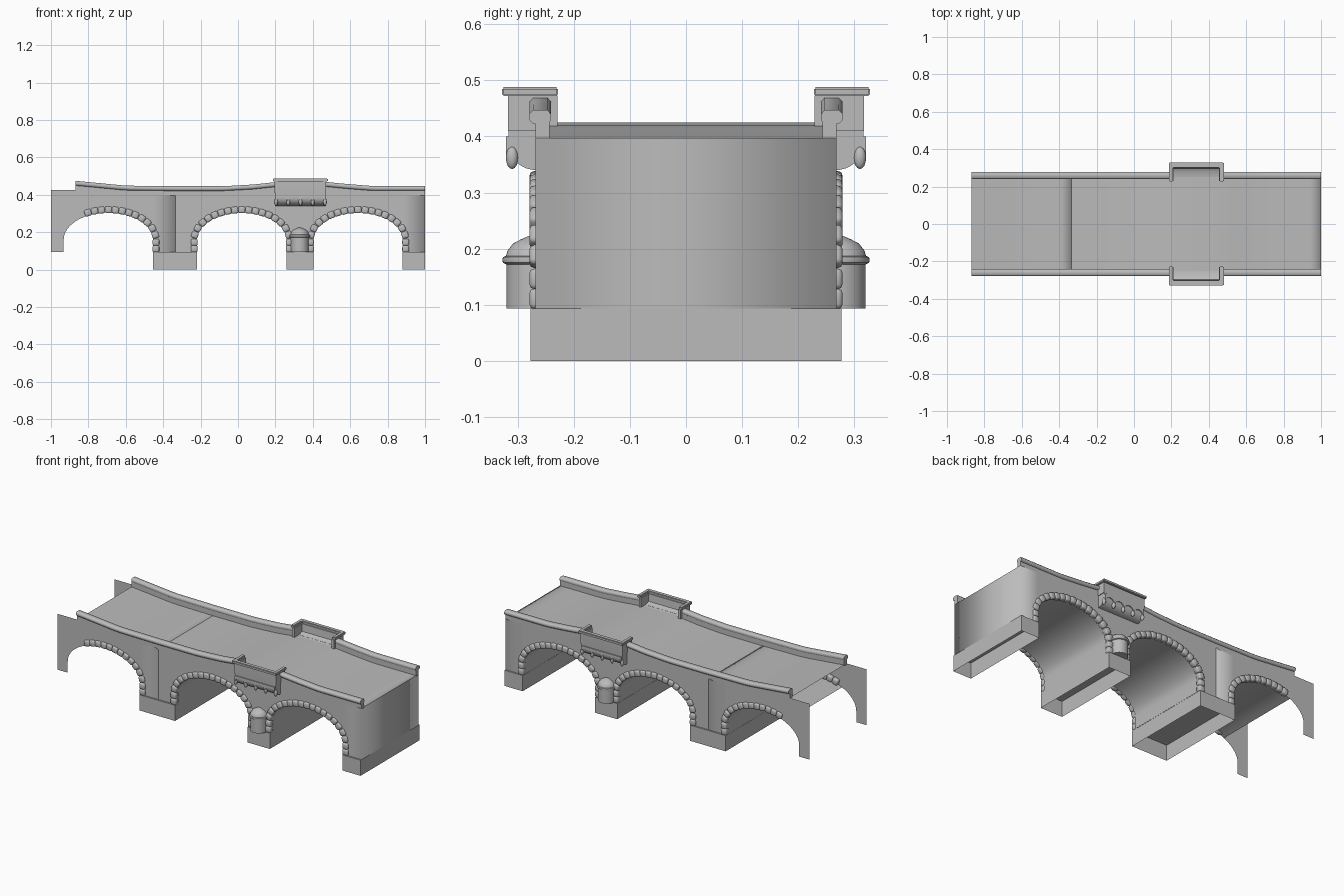
import bpy, bmesh, math
from mathutils import Matrix, Vector

cube = bpy.data.objects.get("Cube")
if cube:
    bpy.data.objects.remove(cube, do_unlink=True)

stone = bpy.data.materials.new("grey_stone")
stone.use_nodes = True
COLOR = (0.5, 0.5, 0.5, 1)
stone.diffuse_color = COLOR
stone.node_tree.nodes["Principled BSDF"].inputs["Base Color"].default_value = COLOR

BASE, SPRING, CROWN = 0.093, 0.16, 0.305   # levels of plinth top, arch spring, arch crown
WALL, HALF = 0.268, 0.239                  # wall distance from centre, arch half width
SEAM, DECK_START = -0.335, -0.87
ARCHES = {"left": -0.693, "middle": 0.02, "right": 0.642}
PIER = 0.33


def finish(name, bm, angle=40):
    me = bpy.data.meshes.new(name)
    bm.to_mesh(me)
    bm.free()
    me.materials.append(stone)
    ob = bpy.data.objects.new(name, me)
    bpy.context.collection.objects.link(ob)
    if angle:
        bpy.ops.object.select_all(action='DESELECT')
        ob.select_set(True)
        bpy.context.view_layer.objects.active = ob
        if angle >= 180:
            bpy.ops.object.shade_smooth()
        else:
            bpy.ops.object.shade_smooth_by_angle(angle=math.radians(angle))
    return ob


def grid(bm, rows):
    """Quads between rows of points."""
    vs = [[bm.verts.new(p) for p in row] for row in rows]
    for a, b in zip(vs, vs[1:]):
        for i in range(len(a) - 1):
            bm.faces.new((a[i], b[i], b[i + 1], a[i + 1]))


def loft(bm, loops):
    """Closed solid through a list of cross-sections."""
    vs = [[bm.verts.new(p) for p in loop] for loop in loops]
    n = len(vs[0])
    faces = [bm.faces.new(vs[0]), bm.faces.new(vs[-1][::-1])]
    for a, b in zip(vs, vs[1:]):
        for i in range(n):
            faces.append(bm.faces.new((a[i], b[i], b[(i + 1) % n], a[(i + 1) % n])))
    bmesh.ops.recalc_face_normals(bm, faces=faces)


def box(bm, x0, x1, y0, y1, z0, z1):
    loft(bm, [[(x, y0, z0), (x, y1, z0), (x, y1, z1), (x, y0, z1)] for x in (x0, x1)])


TOP = [(-1, .475), (-.87, .475), (-.6, .449), (-.33, .446), (-.08, .446), (.08, .455),
       (.22, .47), (.46, .47), (.58, .458), (.72, .447), (1.01, .447)]


def top(x):
    """Height of the coping along the bridge."""
    for (x0, z0), (x1, z1) in zip(TOP, TOP[1:]):
        if x <= x1:
            return z0 + (z1 - z0) * (x - x0) / (x1 - x0)


def deck_z(x):
    return top(x) - 0.05


def spread(a, b, step=0.04):
    n = max(1, round((b - a) / step))
    return [a + (b - a) * i / n for i in range(n + 1)]


def arch_points(cx, n=24):
    return [(cx - HALF * math.cos(math.pi * i / n),
             SPRING + (CROWN - SPRING) * math.sin(math.pi * i / n)) for i in range(n + 1)]


# Spandrel walls, with the far end closed by a cross wall
def spandrels(name, x0, x1, centres):
    bm = bmesh.new()
    for s in (-1, 1):
        stations = [(x0, SPRING)]
        for c in centres:
            stations += arch_points(c)
        stations.append((x1, SPRING))
        for (xa, za), (xb, zb) in zip(stations, stations[1:]):
            levels = [(za, zb), (deck_z(xa), deck_z(xb))]
            if za - SPRING < 1e-5 and zb - SPRING < 1e-5:
                levels.insert(0, (BASE, BASE))
            rows = [[(xa, s * WALL, l[0]) for l in levels], [(xb, s * WALL, l[1]) for l in levels]]
            grid(bm, rows if s < 0 else rows[::-1])
    grid(bm, [[(x1, s * WALL, z) for z in (BASE, SPRING, deck_z(x1))] for s in (-1, 1)])
    bmesh.ops.remove_doubles(bm, verts=bm.verts, dist=1e-4)
    finish(name, bm, 180)


spandrels("left_spandrel_walls", -1, SEAM, [ARCHES["left"]])
spandrels("main_spandrel_walls", SEAM, 1, [ARCHES["middle"], ARCHES["right"]])

# Barrel vaults and voussoirs
for side, cx in ARCHES.items():
    pts = [(cx - HALF, BASE)] + arch_points(cx) + [(cx + HALF, BASE)]
    cut = -0.85
    bm = bmesh.new()
    grid(bm, [[(x, s * WALL, z) for s in (1, -1)] for x, z in pts if x > cut])
    finish(side + "_vault", bm)

    bm = bmesh.new()
    path = [Vector((x, 0, z)) for x, z in pts]
    lengths = [(b - a).length for a, b in zip(path, path[1:])]
    count = 21
    pitch = sum(lengths) / count
    for k in range(count):
        d, i = pitch * (k + 0.5), 0
        while d > lengths[i]:
            d -= lengths[i]
            i += 1
        along = (path[i + 1] - path[i]).normalized()
        pos = path[i] + along * d
        if pos.x < cut + 0.02:
            continue
        out = Vector((-along.z, 0, along.x))
        for s in (-1, 1):
            m = Matrix((along, (0, 1, 0), out)).transposed().to_4x4()
            m.translation = pos + out * 0.015 + Vector((0, s * 0.263, 0))
            geo = bmesh.ops.create_cube(bm, size=1, matrix=m @ Matrix.Diagonal((pitch * 1.02, 0.032, 0.036, 1)))
            edges = {e for v in geo["verts"] for e in v.link_edges}
            bmesh.ops.bevel(bm, geom=list(edges), offset=0.008, segments=2, profile=0.5, affect='EDGES')
    bmesh.ops.recalc_face_normals(bm, faces=bm.faces)
    finish(side + "_voussoirs", bm, 60)

# Road deck, turned down at each far end
for name, x0, x1 in (("left_deck", DECK_START, SEAM), ("main_deck", SEAM, 0.999)):
    bm = bmesh.new()
    rows = [[(x, y, deck_z(x)) for y in (.25, 0, -.25)] for x in spread(x0, x1, 0.06)]
    rows.append([(x1, y, deck_z(x1) - 0.05) for y in (.25, 0, -.25)])
    grid(bm, rows)
    finish(name, bm, 180)

# Parapets and rounded copings, broken at the refuges
for s, side in ((-1, "front"), (1, "back")):
    for part, x0, x1 in (("left", DECK_START, SEAM), ("middle", SEAM, .2), ("right", .465, 1)):
        xs = spread(x0, x1)
        bm = bmesh.new()
        loft(bm, [[(x, s * y, top(x) + z) for y, z in
                   ((.243, -.055), (WALL, -.055), (WALL, -.015), (.243, -.015))] for x in xs])
        finish(f"{side}_{part}_parapet", bm)
        bm = bmesh.new()
        loft(bm, [[(x, s * y, top(x) + z) for y, z in
                   ((.241, -.018), (.247, -.025), (.272, -.025), (.279, -.018),
                    (.279, -.007), (.272, 0), (.247, 0), (.241, -.007))] for x in xs])
        finish(f"{side}_{part}_coping", bm, 60)

    # Refuge body with a curved underside and a hollow top
    bm = bmesh.new()
    curve = [(.266 + .05 * math.sin(a), .385 - .045 * math.cos(a))
             for a in (math.pi / 2 * i / 8 for i in range(9))]
    shell = curve + [(.316, .473), (.3, .473), (.296, .43), (.28, .42), (.243, .418)]
    loft(bm, [[(x, s * y, z) for y, z in shell] for x in (.2, .467)])
    for xa, xb in ((.196, .212), (.455, .471)):
        box(bm, xa, xb, s * .229, s * .317, .41, .473)
    finish(side + "_refuge_body", bm)

    # Refuge coping
    bm = bmesh.new()
    outline = [(.187, .228), (.187, .328), (.48, .328), (.48, .228),
               (.458, .228), (.458, .302), (.209, .302), (.209, .228)]
    loft(bm, [[(x, s * y, z) for x, y in outline] for z in (.472, .488)])
    bmesh.ops.bevel(bm, geom=bm.edges[:], offset=0.003, segments=2, affect='EDGES')
    finish(side + "_refuge_coping", bm)

    # Scalloped corbel table with hanging drops
    bm = bmesh.new()
    gap = 0.0655
    first = PIER + 0.004 - 2 * gap
    for k in range(4):
        xs = spread(first + k * gap, first + (k + 1) * gap, gap / 10)
        loops = []
        for i, x in enumerate(xs):
            z = .362 + .028 * math.sin(math.pi * i / 10) ** 0.5 if 0 < i < 10 else .362
            loops.append([(x, s * .3, z), (x, s * .321, z), (x, s * .321, .4), (x, s * .3, .4)])
        loft(bm, loops)
    for k in range(5):
        m = Matrix.Translation((first + k * gap, s * .31, .362)) @ Matrix.Diagonal((.01, .011, .02, 1))
        bmesh.ops.create_uvsphere(bm, u_segments=12, v_segments=8, radius=1, matrix=m)
    finish(side + "_refuge_corbels", bm)

    # Round cutwater with a ring and a domed cap
    bm = bmesh.new()
    profile = [(.049, BASE), (.049, .172), (.055, .175), (.056, .18), (.055, .185), (.05, .187),
               (.047, .197), (.038, .209), (.024, .217), (.008, .224)]
    loft(bm, [[(PIER + r * math.cos(a), s * (WALL + r * 1.06 * math.sin(a)), z)
               for a in (math.pi * i / 20 for i in range(21))] for r, z in profile])
    finish(side + "_cutwater", bm)

# Plinths, open underneath
for name, x0, x1 in (("left", -.455, -.22), ("middle", .258, .403), ("end", .88, 1)):
    bm = bmesh.new()
    box(bm, x0, x1, -.277, .277, 0, BASE)
    bottom = [f for f in bm.faces if f.normal.z < -0.5]
    bmesh.ops.delete(bm, geom=bottom, context='FACES_ONLY')
    finish(name + "_plinth", bm, 0)
